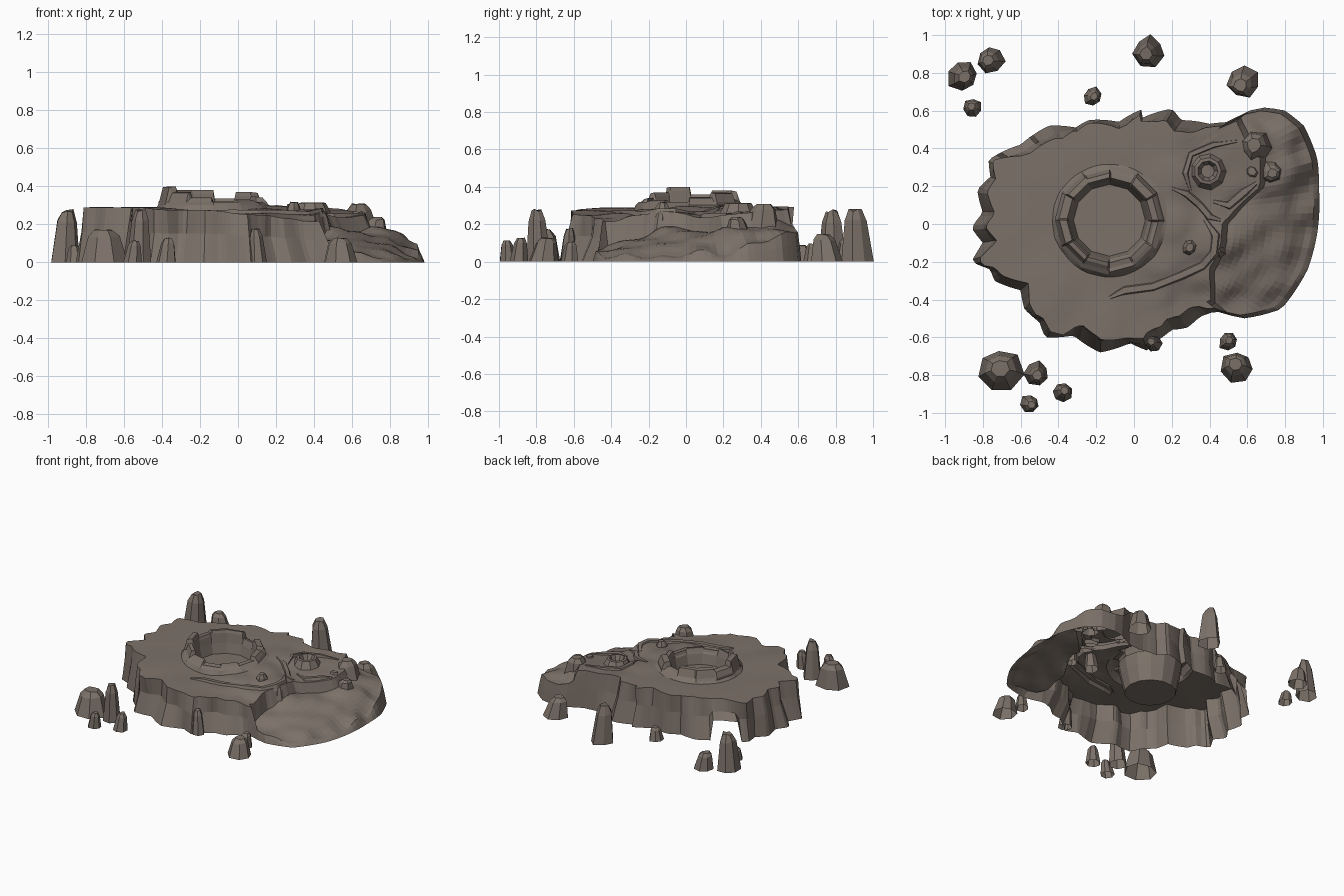
import bpy, bmesh, math, random
from mathutils import Vector

if "Cube" in bpy.data.objects:
    bpy.data.objects.remove(bpy.data.objects["Cube"])

random.seed(4)
TAU = 2 * math.pi
stone = bpy.data.materials.new("brown_stone")
stone.diffuse_color = (0.2, 0.165, 0.14, 1)
stone.use_nodes = True
stone.node_tree.nodes["Principled BSDF"].inputs["Base Color"].default_value = stone.diffuse_color


def finish(name, bm):
    me = bpy.data.meshes.new(name)
    bmesh.ops.recalc_face_normals(bm, faces=bm.faces)
    bm.to_mesh(me)
    bm.free()
    me.materials.append(stone)
    ob = bpy.data.objects.new(name, me)
    bpy.context.collection.objects.link(ob)
    return ob


def loft(bm, rings, closed=True):
    """Skin a list of equally long point rings, returning vertex rings."""
    vr = [[bm.verts.new(p) for p in r] for r in rings]
    n = len(vr[0])
    for a, b in zip(vr, vr[1:]):
        for i in range(n if closed else n - 1):
            j = (i + 1) % n
            bm.faces.new((a[i], a[j], b[j], b[i]))
    return vr


# Foot of the island: jagged cliffs on the left, smooth apron on the right
OUTLINE = [(.98, .18), (.97, .35), (.9, .52), (.8, .6), (.64, .62), (.53, .54), (.4, .53),
           (.25, .55), (.2, .61), (.05, .61), (.04, .56), (-.08, .54), (-.24, .55), (-.31, .51),
           (-.45, .52), (-.6, .42), (-.77, .34), (-.76, .25), (-.83, .18), (-.8, .06),
           (-.86, -.02), (-.8, -.1), (-.86, -.2), (-.76, -.24), (-.74, -.3), (-.6, -.35),
           (-.58, -.45), (-.5, -.52), (-.47, -.6), (-.32, -.59), (-.18, -.68), (-.02, -.63),
           (.07, -.67), (.12, -.62), (.2, -.56), (.28, -.55), (.35, -.49), (.43, -.46),
           (.58, -.5), (.78, -.45), (.92, -.24), (.97, -.05)]
# Height samples over the plateau and the lower apron, and the scarp (y, x) between them
PLATEAU = [(-.75, 0, .29), (-.5, -.35, .29), (-.5, .35, .29), (-.2, -.55, .275), (-.1, .45, .295),
           (.1, -.5, .25), (.25, -.45, .23), (.37, -.41, .21), (.15, -.2, .285), (.2, 0, .3),
           (.2, .25, .3), (.2, .5, .295), (.4, .48, .285), (.35, -.1, .28), (.1, -.38, .26),
           (.4, .4, .27), (.5, .2, .26), (.55, .1, .23), (.4, .1, .25), (.36, -.25, .25)]
APRON = [(.62, .45, .24), (.7, .57, .15), (.8, .45, .18), (.8, .3, .18), (.9, .4, .09),
         (.73, .22, .2), (.5, -.1, .2), (.6, 0, .17), (.6, -.2, .12), (.48, -.3, .12),
         (.75, .1, .14), (.75, -.1, .1), (.7, -.3, .075), (.55, -.42, .05), (.88, .1, .08),
         (.97, .2, 0), (.95, -.05, .01), (.9, -.22, .01), (.77, -.43, .01)]
SCARP = [(-.8, .42), (-.46, .42), (-.25, .41), (-.12, .47), (0, .48), (.1, .57), (.2, .68),
         (.35, .68), (.45, .6), (.56, .55), (.9, .55)]
CX, CY = -.13, .02


def lerp(table, u):
    for (a, p), (b, q) in zip(table, table[1:]):
        if a <= u <= b:
            return p + (q - p) * (u - a) / (b - a)


def height(samples, x, y):
    s = w = 0
    for px, py, pz in samples:
        k = 1 / (((x - px) ** 2 + (y - py) ** 2) ** 1.5 + 2e-4)
        s += k * pz
        w += k
    return s / w


polar = sorted((math.atan2(y - CY, x - CX) % TAU, math.hypot(x - CX, y - CY)) for x, y in OUTLINE)
polar = [(polar[-1][0] - TAU, polar[-1][1])] + polar + [(polar[0][0] + TAU, polar[0][1])]

# Island shell: crater, rim, land surface and cliff skirt, open underneath
RIM = [.345, .37, .335, .38, .38, .36, .40, .37, .34, .32, .33, .32]
WIDE = [.26, .27, .25, .25, .26, .27, .265, .25, .245, .255, .25, .24]
N, M1, M2 = 180, 26, 14
angles = [i * TAU / N for i in range(N)]
rims = [RIM[i * 12 // N] for i in range(N)]
wides = [WIDE[i * 12 // N] for i in range(N)]


def ring(fn):
    """One ring around the crater; fn gives radius and height (or height samples)."""
    out = []
    for i, a in enumerate(angles):
        r, z = fn(i, a)
        x, y = CX + r * math.cos(a), CY + r * math.sin(a)
        out.append((x, y, height(z, x, y) if isinstance(z, list) else z))
    return out


def facet(a, n=12):
    h = math.pi / n
    return math.cos(h) / math.cos(a % (2 * h) - h)


def jagged(lo, hi, flat, step=4):
    """Angular noise, linear between every few rays, constant along the apron."""
    keys = [random.uniform(lo, hi) for _ in range(N // step)]
    out = []
    for i, a in enumerate(angles):
        k, f = i // step, i % step / step
        v = keys[k] * (1 - f) + keys[(k + 1) % len(keys)] * f
        out.append(v if .8 < a < 5.55 else flat)
    return out


feet = [lerp(polar, a) for a in angles]
inset = jagged(.005, .085, .03)
belly = jagged(-.01, .035, .0)
arch = [2.33 < a < 2.6 for a in angles]
edge = [f - s for f, s in zip(feet, inset)]
step_at, zone = [], []
for a, e in zip(angles, edge):
    r = .3
    while r < e - .04 and CX + r * math.cos(a) < lerp(SCARP, CY + r * math.sin(a)):
        r += .004
    step_at.append(r)
    zone.append(APRON if r < e - .04 else PLATEAU)
rings = [ring(lambda i, a: (.19 * facet(a), .215)),
         ring(lambda i, a: (.208 * facet(a), .29)),
         ring(lambda i, a: (.218 * facet(a), rims[i] - .02)),
         ring(lambda i, a: (.226 * facet(a), rims[i])),
         ring(lambda i, a: (wides[i] * facet(a), rims[i] - .005)),
         ring(lambda i, a: ((wides[i] + .02) * facet(a), .318)),
         ring(lambda i, a: (.29 * facet(a), .302))]
for k in range(1, M1 + 1):
    rings.append(ring(lambda i, a: (.29 + (step_at[i] - .305) * k / M1, PLATEAU)))
for k in range(M2):
    rings.append(ring(lambda i, a: (step_at[i] + .015 + (edge[i] - step_at[i] - .015) * k / (M2 - 1),
                                    zone[i])))
top = rings[-1]
rings.append(ring(lambda i, a: (feet[i] - inset[i] * .5 - belly[i],
                                .2 if arch[i] else top[i][2] * .55)))
rings.append(ring(lambda i, a: (feet[i], .15 if arch[i] else 0)))
bm = bmesh.new()
vr = loft(bm, rings)
bm.faces.new(vr[0])
island = finish("island", bm)
island.modifiers.new("facets", 'DECIMATE').ratio = .35

# Hidden stone plug hanging under the crater
bm = bmesh.new()
v = loft(bm, [[(CX + r * math.cos(i * TAU / 14), CY + r * math.sin(i * TAU / 14), z)
               for i in range(14)] for r, z in ((.225, .285), (.21, .2), (.18, .075))])
bm.faces.new(v[-1])
finish("crater_plug", bm)


# Free-standing rocks: tapered, irregular columns
def rock(name, x, y, r, h, z=0.0, sides=7):
    bm = bmesh.new()
    jit = [random.uniform(.82, 1.08) for _ in range(sides)]
    off = random.random() * TAU
    tx, ty = random.uniform(-.2, .2) * r, random.uniform(-.2, .2) * r
    rings = []
    for f, s in ((0, 1), (.8, .68), (1, .4)):
        rings.append([(x + tx * f + r * s * j * math.cos(off + i * TAU / sides),
                       y + ty * f + r * s * j * math.sin(off + i * TAU / sides),
                       z + h * f * (1 if f == 0 else random.uniform(.93, 1)))
                      for i, j in enumerate(jit)])
    v = loft(bm, rings)
    bm.faces.new(v[-1])
    finish(name, bm)


SEA_ROCKS = [(-.905, .785, .088, .28), (-.76, .87, .075, .13), (-.855, .615, .05, .09),
             (.08, .915, .085, .285), (.58, .75, .088, .15), (-.22, .675, .053, .1),
             (-.71, -.775, .125, .175), (-.515, -.79, .068, .285), (-.55, -.95, .052, .115),
             (-.38, -.89, .055, .13), (.55, -.755, .088, .13), (.5, -.62, .055, .11),
             (.1, -.63, .05, .18)]
for i, p in enumerate(SEA_ROCKS):
    rock(f"sea_rock_{i + 1}", *p)
LAND_ROCKS = [(.285, -.12, .055, .32), (.45, -.14, .04, .26), (.64, .4, .1, .31),
              (.62, .27, .06, .27), (.72, .28, .065, .24)]
for i, (x, y, r, zt) in enumerate(LAND_ROCKS):
    rock(f"land_rock_{i + 1}", x, y, r, zt - .17, .17)

# Small crater on the terrace
bm = bmesh.new()
prof = [(.035, .275), (.055, .315), (.072, .312), (.105, .25)]
v = loft(bm, [[(.39 + r * math.cos(i * TAU / 9), .28 + r * math.sin(i * TAU / 9), z)
               for i in range(9)] for r, z in prof])
bm.faces.new(v[0])
finish("small_crater", bm)


# Low ridges that follow the edge of the plateau
def ridge(name, path, w, up):
    bm = bmesh.new()
    pts = [Vector(p) for p in path]
    secs = []
    for i, p in enumerate(pts):
        d = (pts[min(i + 1, len(pts) - 1)] - pts[max(i - 1, 0)]).normalized()
        n = Vector((-d.y, d.x))
        k = .4 if i in (0, len(pts) - 1) else 1
        z = height(PLATEAU, *p)
        secs.append([(*(p + n * w * s * k), z + q) for s, q in
                     ((-1, -.03), (-.5, up * k), (.4, up * k * .9), (1, -.03))])
    loft(bm, secs, closed=False)
    finish(name, bm)


ridge("front_ridge", [(-.13, -.39), (-.05, -.35), (.1, -.33), (.25, -.27), (.36, -.22),
                      (.42, -.15), (.43, -.06), (.37, .03)], .035, .015)
ridge("middle_ridge", [(.2, .19), (.28, .16), (.35, .1), (.4, .04), (.46, .02)], .03, .015)
ridge("terrace_ridge", [(.42, .12), (.5, .1), (.58, .17), (.65, .22)], .035, .015)
ridge("crater_ridge", [(.3, .17), (.27, .27), (.3, .37), (.42, .42), (.55, .44)], .025, .015)
